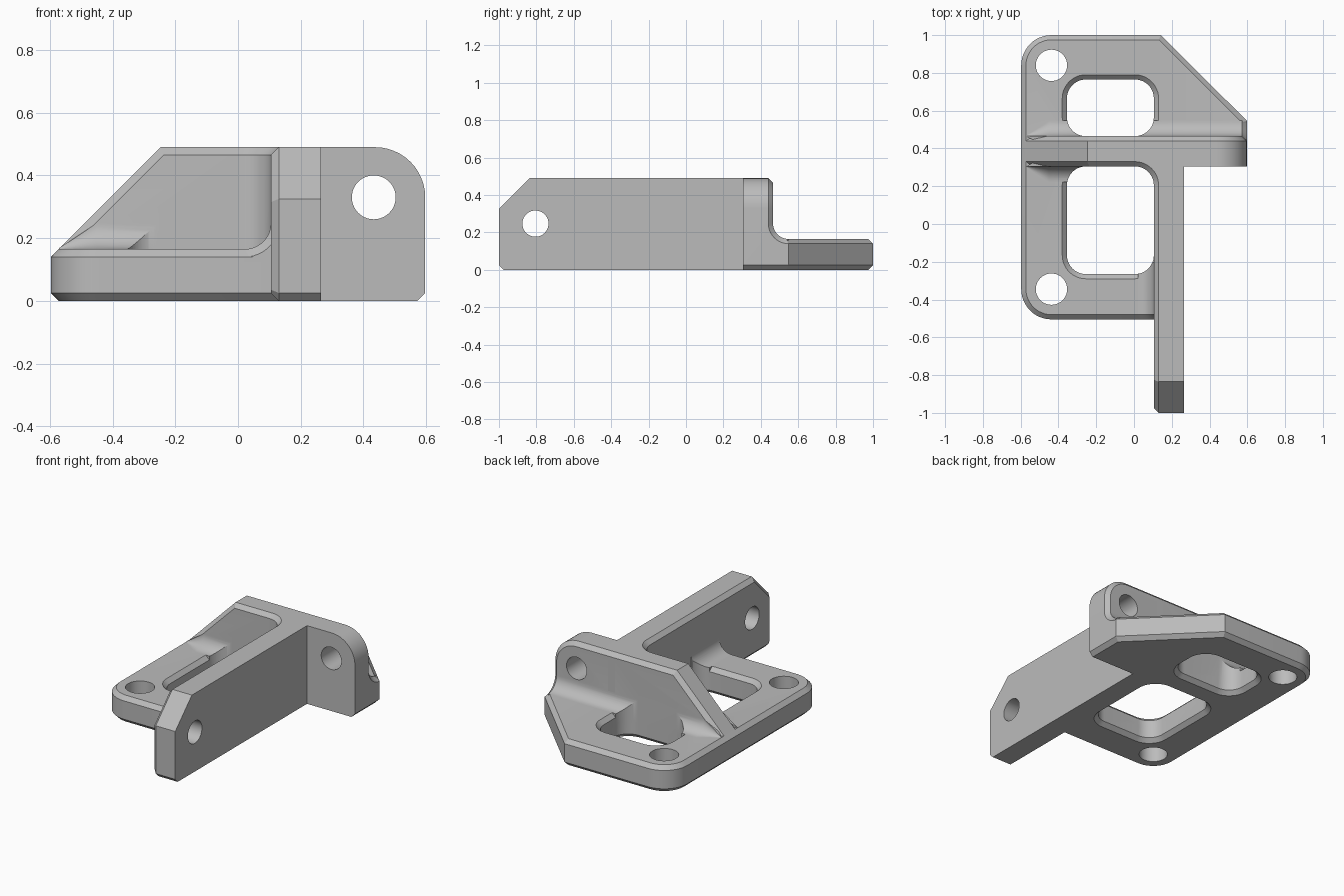
import bpy, bmesh, math
from mathutils import Vector

if "Cube" in bpy.data.objects:
    bpy.data.objects.remove(bpy.data.objects["Cube"])

C = 0.025  # chamfer size
AXES = {"x": lambda a, b, t: (t, a, b),
        "y": lambda a, b, t: (a, t, b),
        "z": lambda a, b, t: (a, b, t)}


def arc(cx, cy, r, a0, a1, n=12):
    angles = [math.radians(a0 + (a1 - a0) * i / n) for i in range(n + 1)]
    return [(cx + r * math.cos(a), cy + r * math.sin(a)) for a in angles]


def inset(pts, d):
    """Move every edge of a counter-clockwise outline inwards by d."""
    out = []
    for i, p in enumerate(pts):
        p = Vector(p)
        e1 = (p - Vector(pts[i - 1])).normalized()
        e2 = (Vector(pts[(i + 1) % len(pts)]) - p).normalized()
        n1, n2 = Vector((-e1.y, e1.x)), Vector((-e2.y, e2.x))
        out.append(tuple(p + (n1 + n2) * d / (1 + n1.dot(n2))))
    return out


def loft(name, axis, layers):
    """Solid through a stack of outlines: [(position, points), ...]."""
    bm = bmesh.new()
    rings = [[bm.verts.new(AXES[axis](a, b, t)) for a, b in pts] for t, pts in layers]
    for r0, r1 in zip(rings, rings[1:]):
        for i in range(len(r0)):
            j = (i + 1) % len(r0)
            bm.faces.new((r0[i], r0[j], r1[j], r1[i]))
    bm.faces.new(rings[0])
    bm.faces.new(rings[-1])
    bmesh.ops.recalc_face_normals(bm, faces=bm.faces)
    mesh = bpy.data.meshes.new(name)
    bm.to_mesh(mesh)
    bm.free()
    ob = bpy.data.objects.new(name, mesh)
    bpy.context.collection.objects.link(ob)
    return ob


def prism(name, axis, pts, layers):
    return loft(name, axis, [(t, inset(pts, d)) for t, d in layers])


def combine(target, tool, operation):
    mod = target.modifiers.new("cut", "BOOLEAN")
    mod.operation, mod.solver, mod.object = operation, "EXACT", tool
    bpy.context.view_layer.objects.active = target
    bpy.ops.object.modifier_apply(modifier=mod.name)
    bpy.data.objects.remove(tool)


def rounded_rect(x0, x1, y0, y1, r):
    return (arc(x0 + r, y0 + r, r, 180, 270) + arc(x1 - r, y0 + r, r, 270, 360)
            + arc(x1 - r, y1 - r, r, 0, 90) + arc(x0 + r, y1 - r, r, 90, 180))


# Base plate with chamfered rim
plate_pts = (arc(-0.437, -0.345, 0.16, 180, 270) + [(0.2, -0.505), (0.2, 0.4), (0.597, 0.4),
             (0.597, 0.547), (0.142, 1.0)] + arc(-0.437, 0.84, 0.16, 90, 180))
bracket = prism("bracket", "z", plate_pts, [(0, C), (C, 0), (0.14, 0), (0.165, C)])

# Chamfered upper rims of the two windows
windows = [rounded_rect(-0.355, 0.105, -0.265, 0.305, 0.1),
           rounded_rect(-0.355, 0.105, 0.465, 0.765, 0.1)]
for w in windows:
    combine(bracket, prism("rim_cutter", "z", w, [(0.1, 0), (0.14, 0), (0.19, -2 * C)]), "DIFFERENCE")

# Cross wall: sloped left part, rounded right lug
wall_left = [(-0.572, 0), (0.24, 0), (0.24, 0.49), (-0.247, 0.49), (-0.597, 0.14), (-0.597, C)]
wall_right = ([(0.14, 0), (0.572, 0), (0.597, C)] + arc(0.437, 0.33, 0.16, 0, 90) + [(0.14, 0.49)])
combine(bracket, prism("wall_left", "y", wall_left,
                       [(0.305, C), (0.33, 0), (0.44, 0), (0.465, C)]), "UNION")
combine(bracket, prism("wall_right", "y", wall_right,
                       [(0.305, 0), (0.44, 0), (0.465, C)]), "UNION")

# Long arm
arm = [(-0.975, 0), (0.4, 0), (0.4, 0.49), (-0.835, 0.49), (-1, 0.325), (-1, C)]
combine(bracket, prism("arm", "x", arm, [(0.105, C), (0.13, 0), (0.265, 0)]), "UNION")

# Fillets between plate and walls
R, LIP = 0.083, 0.06
fillet = [(-LIP, -LIP), (R, -LIP)] + arc(R, R, R, 270, 180) + [(-LIP, R)]


def place(pts, u0, sign, s=1.0):
    return [(u0 + sign * s * a, 0.165 + s * b) for a, b in pts]


end = inset(fillet, C)
combine(bracket, loft("back_fillet", "x", [
    (-0.57, place(fillet, 0.465, 1, 0.04)), (-0.45, place(fillet, 0.465, 1)),
    (0.572, place(fillet, 0.465, 1)), (0.597, place(end, 0.465, 1))]), "UNION")
combine(bracket, loft("front_fillet", "x", [
    (-0.57, place(fillet, 0.305, -1, 0.04)), (-0.45, place(fillet, 0.305, -1)),
    (-0.25, place(fillet, 0.305, -1))]), "UNION")
combine(bracket, loft("arm_fillet", "y", [
    (-0.505, place(end, 0.105, -1)), (-0.48, place(fillet, 0.105, -1)),
    (-0.2, place(fillet, 0.105, -1))]), "UNION")

# Window openings with chamfered undersides
for w in windows:
    combine(bracket, prism("window_cutter", "z", w, [(-C, -2 * C), (C, 0), (0.3, 0)]), "DIFFERENCE")

# Rounded inner corner between arm and wall
corner = [(0.2, 0.4), (-0.025, 0.4), (-0.025, 0.305)] + arc(0.005, 0.205, 0.1, 90, 0) + [
    (0.105, 0.175), (0.2, 0.175)]
combine(bracket, prism("inner_corner", "z", corner,
                       [(0, C), (C, 0), (0.465, 0), (0.49, C)]), "UNION")

# Bolt holes: two in the plate, one in the lug, one in the arm
for axis, a, b, r, t0, t1 in [("z", -0.437, 0.84, 0.083, -0.1, 0.4),
                              ("z", -0.437, -0.345, 0.083, -0.1, 0.4),
                              ("y", 0.433, 0.33, 0.07, 0.2, 0.6),
                              ("x", -0.805, 0.247, 0.07, 0.0, 0.4)]:
    hole = arc(a, b, r, 0, 360, 40)[:-1]
    combine(bracket, prism("hole_cutter", axis, hole, [(t0, 0), (t1, 0)]), "DIFFERENCE")

# Colour and shading
gray = bpy.data.materials.new("gray")
gray.diffuse_color = (0.5, 0.5, 0.5, 1)
gray.use_nodes = True
gray.node_tree.nodes["Principled BSDF"].inputs["Base Color"].default_value = gray.diffuse_color
bracket.data.materials.clear()
bracket.data.materials.append(gray)
for p in bracket.data.polygons:
    p.material_index = 0
bpy.ops.object.select_all(action="DESELECT")
bracket.select_set(True)
bpy.context.view_layer.objects.active = bracket
bpy.ops.object.shade_smooth_by_angle(angle=math.radians(25))
